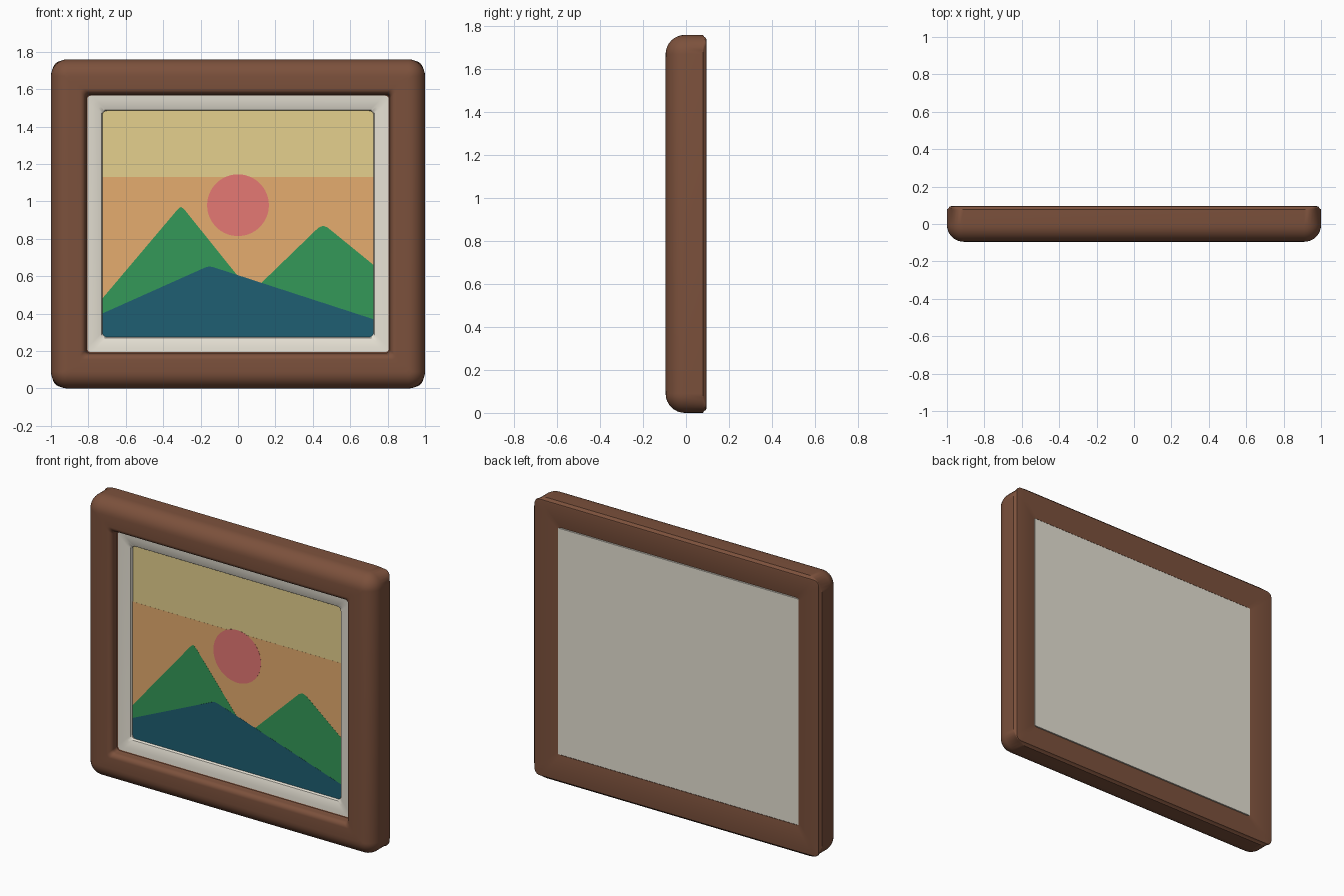
import bpy, bmesh
from math import sin, cos, pi, radians

cube = bpy.data.objects.get("Cube")
if cube:
    bpy.data.objects.remove(cube, do_unlink=True)

MID_Z = 0.88


def linear(c):
    c /= 255
    return c / 12.92 if c <= 0.04045 else ((c + 0.055) / 1.055) ** 2.4


def material(name, *rgb):
    mat = bpy.data.materials.new(name)
    mat.use_nodes = True
    color = (*[linear(c) for c in rgb], 1)
    mat.diffuse_color = color
    bsdf = mat.node_tree.nodes["Principled BSDF"]
    bsdf.inputs["Base Color"].default_value = color
    bsdf.inputs["Roughness"].default_value = 0.8
    return mat


wood = material("brown wood", 124, 81, 60)
card = material("off white card", 230, 225, 212)
yellow = material("pale yellow", 229, 208, 141)
orange = material("soft orange", 229, 172, 110)
rose = material("rose", 229, 120, 116)
green = material("hill green", 52, 153, 88)
blue = material("deep blue", 30, 95, 114)


def finish(name, bm, mat, smooth=False):
    bmesh.ops.recalc_face_normals(bm, faces=bm.faces)
    me = bpy.data.meshes.new(name)
    bm.to_mesh(me)
    bm.free()
    me.materials.append(mat)
    if smooth:
        me.shade_smooth()
        me.set_sharp_from_angle(angle=radians(35))
    obj = bpy.data.objects.new(name, me)
    bpy.context.scene.collection.objects.link(obj)
    return obj


def rounded_rect(hx, hz, r, steps=8):
    """Outline of a rounded rectangle centred on MID_Z."""
    pts = []
    for k, (sx, sz) in enumerate([(1, 1), (-1, 1), (-1, -1), (1, -1)]):
        for i in range(steps + 1):
            a = (k + i / steps) * pi / 2
            pts.append((sx * (hx - r) + r * cos(a), MID_Z + sz * (hz - r) + r * sin(a)))
    return pts


def ring(name, hx, hz, profile, mat):
    """Sweep a closed profile of (inset, y, corner radius) around a rectangle."""
    bm = bmesh.new()
    loops = []
    for u, y, r in profile:
        loops.append([bm.verts.new((x, y, z)) for x, z in rounded_rect(hx - u, hz - u, r)])
    for a, b in zip(loops, loops[1:] + loops[:1]):
        for i in range(len(a)):
            j = (i + 1) % len(a)
            bm.faces.new((a[i], a[j], b[j], b[i]))
    return finish(name, bm, mat, True)


def plate(name, outline, y, depth, mat):
    """Extrude an (x, z) outline backwards from y."""
    bm = bmesh.new()
    face = bm.faces.new([bm.verts.new((x, y, z)) for x, z in outline])
    grown = bmesh.ops.extrude_face_region(bm, geom=[face], use_keep_orig=True)
    for v in grown["geom"]:
        if isinstance(v, bmesh.types.BMVert):
            v.co.y += depth
    return finish(name, bm, mat)


def box(x, z0, z1):
    return [(-x, z0), (x, z0), (x, z1), (-x, z1)]


# Wooden frame: broad outer rounding, tight inner lip, dished back with crisp corners
quarter = [i / 8 * pi / 2 for i in range(9)]
outer = [(0.09 - 0.09 * cos(a), -0.005 - 0.09 * sin(a)) for a in quarter]
inner = [(0.155 + 0.03 * sin(a), -0.065 - 0.03 * cos(a)) for a in quarter]
lip = [(0.19, -0.04), (0.2, -0.035), (0.2, 0.05), (0.167, 0.05), (0.167, 0.073)]
front = [(u, y, max(0.09 - u, 0.02)) for u, y in outer + inner + lip]
back = [(0.022, 0.095, 0.03), (0.014, 0.093, 0.035), (0.01, 0.086, 0.045), (0, 0.078, 0.09)]
ring("frame", 1, 0.88, front + back, wood)

# Mat sloping in towards the picture, with a rounded opening
mat_profile = [(0, -0.038), (0.03, -0.036), (0.06, -0.031), (0.08, -0.024),
               (0.085, -0.016), (0.085, 0.02), (0, 0.02)]
ring("mat", 0.81, 0.69, [(u, y, 0.025) for u, y in mat_profile], card)

# Backing board
plate("backing_board", box(0.833, 0.171, 1.589), 0.055, 0.022, card)

# Landscape built from thin stacked layers, edges tucked behind the mat
E, LOW = 0.75, 0.25
sun = [(0.165 * cos(i * pi / 32), 0.98 + 0.165 * sin(i * pi / 32)) for i in range(64)]
hills = [(-E, LOW), (E, LOW), (E, 0.64), (0.48, 0.86), (0.455, 0.87), (0.43, 0.86),
         (0.12, 0.56), (0, 0.6), (-0.285, 0.955), (-0.305, 0.972), (-0.325, 0.955),
         (-E, 0.452)]
near_hill = [(-E, LOW), (E, LOW), (E, 0.362), (-0.13, 0.648), (-0.155, 0.653),
             (-0.18, 0.645), (-E, 0.39)]
layers = [("upper_sky", box(E, LOW, 1.51), yellow),
          ("lower_sky", box(E, LOW, 1.13), orange),
          ("sun", sun, rose),
          ("far_hills", hills, green),
          ("near_hill", near_hill, blue)]
for i, (name, outline, mat) in enumerate(layers):
    plate(name, outline, -0.007 - 0.0006 * i, 0.0006, mat)
